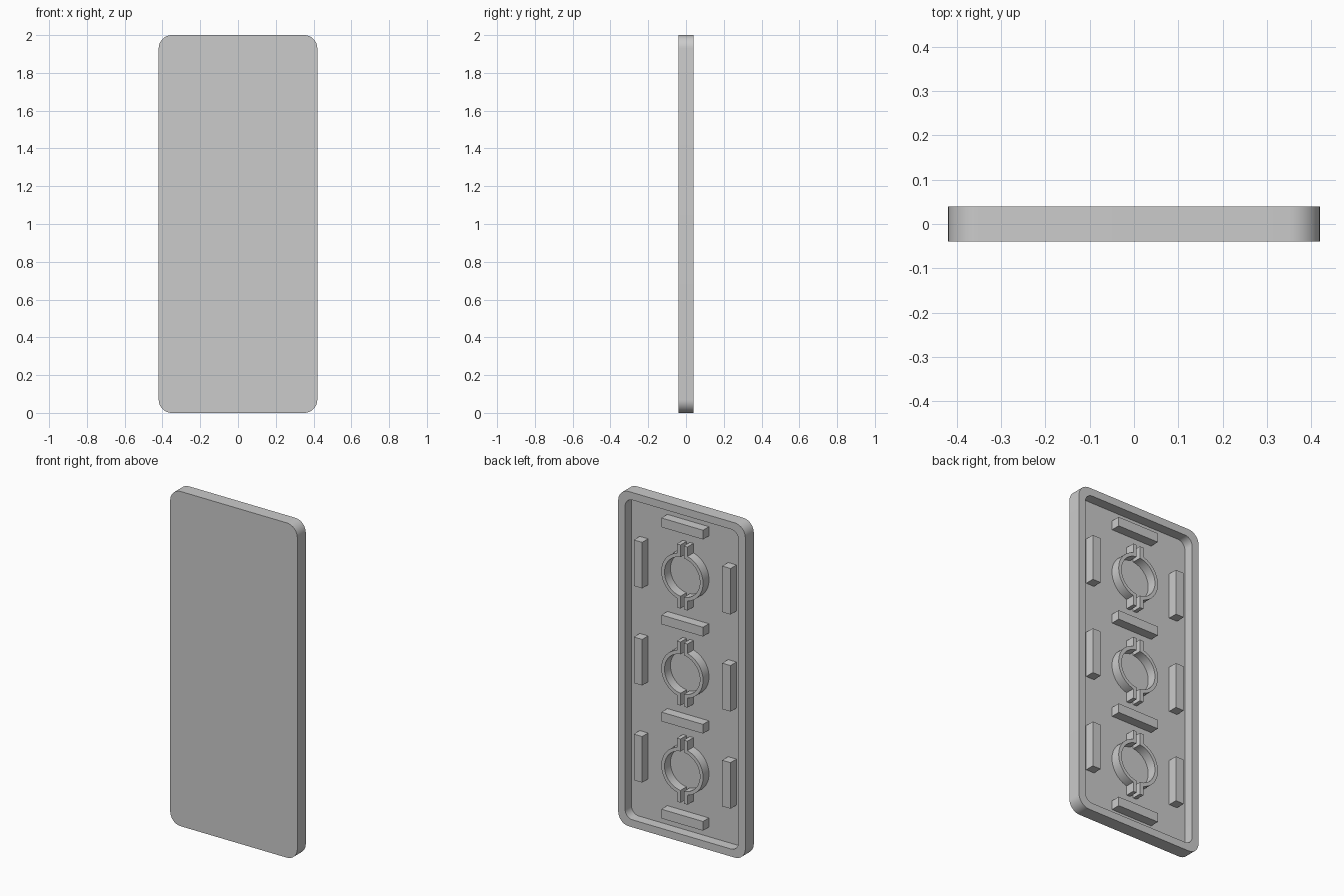
import bpy, bmesh, math

cube = bpy.data.objects.get("Cube")
if cube:
    bpy.data.objects.remove(cube, do_unlink=True)

grey = bpy.data.materials.new("plain grey")
grey.use_nodes = True
grey.diffuse_color = (0.6, 0.6, 0.6, 1)
grey.node_tree.nodes["Principled BSDF"].inputs["Base Color"].default_value = (0.6, 0.6, 0.6, 1)

HALF_W, HALF_H, HALF_D = 0.42, 1.0, 0.04   # overall half sizes
RIM = 0.045                                # rim width
FLOOR = -0.02                              # y of the recess floor
TOP = 0.036                                # y of the raised details
PITCH = 0.58                               # spacing of the repeated details


def arc(radius, start, end, steps, cx=0, cz=0):
    """Points of an arc in the x-z plane, angles in radians."""
    angles = [start + (end - start) * i / steps for i in range(steps + 1)]
    return [(cx + radius * math.cos(a), cz + radius * math.sin(a)) for a in angles]


def rounded_rect(w, h, radius):
    points = []
    for i, (sx, sz) in enumerate(((1, 1), (-1, 1), (-1, -1), (1, -1))):
        start = i * math.pi / 2
        points += arc(radius, start, start + math.pi / 2, 10,
                      sx * (w - radius), sz * (h - radius))
    return points


def loft(name, sections, z=1.0):
    """Join matching outlines, each given as (points, y), and cap both ends."""
    bm = bmesh.new()
    rings = [[bm.verts.new((px, y, pz + z)) for px, pz in pts] for pts, y in sections]
    for a, b in zip(rings, rings[1:]):
        for i in range(len(a)):
            j = (i + 1) % len(a)
            bm.faces.new((a[i], a[j], b[j], b[i]))
    bm.faces.new(rings[0])
    bm.faces.new(rings[-1])
    bmesh.ops.recalc_face_normals(bm, faces=bm.faces)
    mesh = bpy.data.meshes.new(name)
    bm.to_mesh(mesh)
    bm.free()
    mesh.materials.append(grey)
    mesh.shade_smooth()
    mesh.set_sharp_from_angle(angle=math.radians(30))
    obj = bpy.data.objects.new(name, mesh)
    bpy.context.collection.objects.link(obj)
    return obj


def bar(name, x, z, w, h):
    pts = [(x + sx * w / 2, sz * h / 2) for sx, sz in ((1, 1), (-1, 1), (-1, -1), (1, -1))]
    loft(name, [(pts, FLOOR - 0.005), (pts, TOP)], z)


# Tray: flat front, raised rim around a recess in the back
outer = rounded_rect(HALF_W, HALF_H, 0.07)
inner = rounded_rect(HALF_W - RIM, HALF_H - RIM, 0.05)
loft("panel_tray", [(outer, -HALF_D), (outer, HALF_D), (inner, HALF_D), (inner, FLOOR)])

# Ribs: upright ones at the sides, level ones between the sockets
BAR_L, BAR_W = 0.275, 0.055
for row in (-1, 0, 1):
    for side, label in ((1, "left"), (-1, "right")):
        bar(f"{label}_rib", side * 0.292, 1 + row * PITCH, BAR_W, BAR_L)
for row in (-1.5, -0.5, 0.5, 1.5):
    bar("cross_rib", 0, 1 + row * PITCH, BAR_L, BAR_W)

# Sockets: two half rings with end tabs, split by a narrow slot
R_OUT, R_IN, GAP, TAB, TAB_END = 0.138, 0.117, 0.011, 0.035, 0.19
a_out, a_in = math.acos(TAB / R_OUT), math.acos(GAP / R_IN)
half = ([(GAP, TAB_END), (TAB, TAB_END)] + arc(R_OUT, a_out, -a_out, 24)
        + [(TAB, -TAB_END), (GAP, -TAB_END)] + arc(R_IN, -a_in, a_in, 24))
for row in (-1, 0, 1):
    for side, label in ((1, "left"), (-1, "right")):
        pts = [(side * x, z) for x, z in half]
        loft(f"{label}_socket_half", [(pts, FLOOR - 0.005), (pts, TOP)], 1 + row * PITCH)
